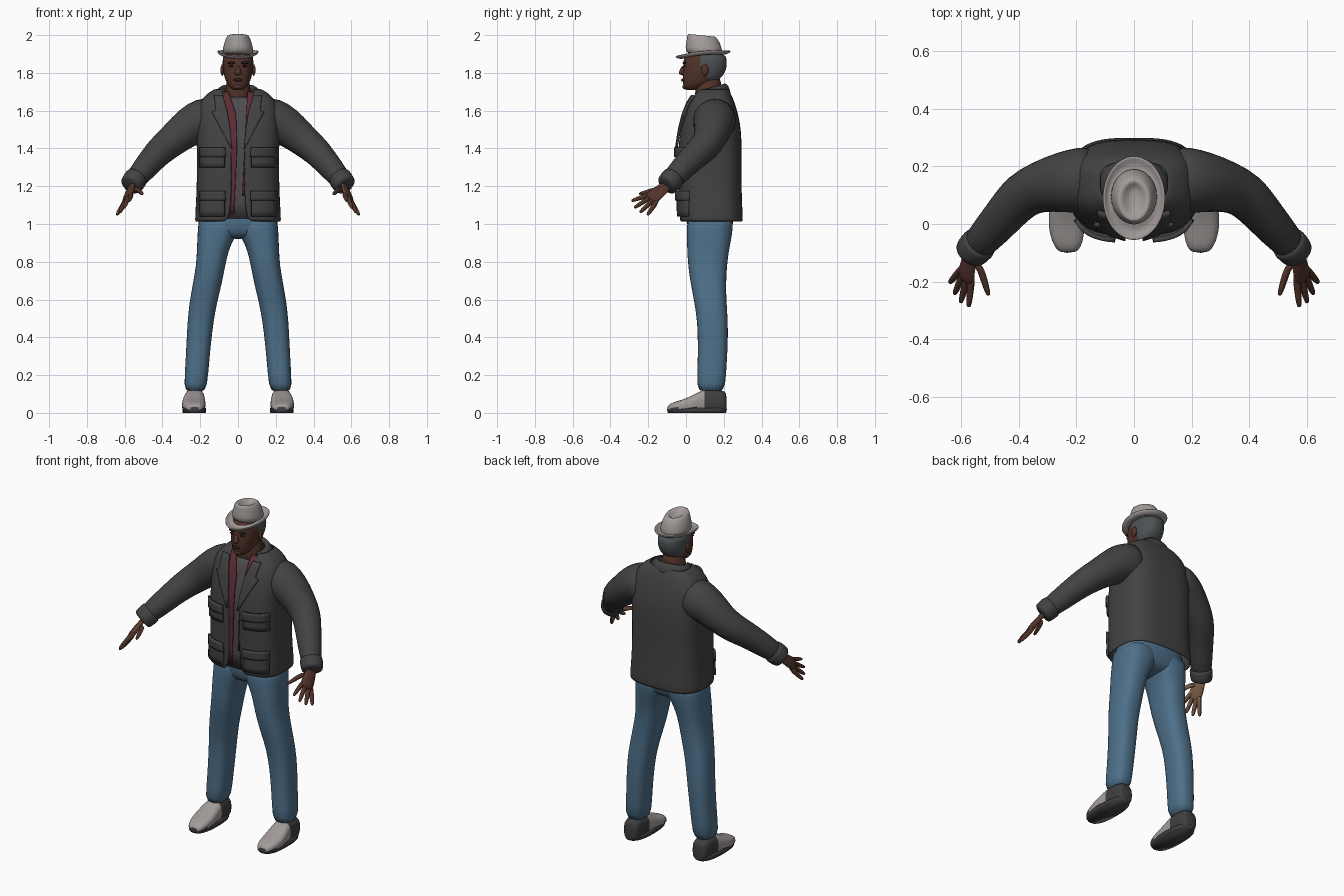
import bpy, bmesh, math
from mathutils import Vector

if "Cube" in bpy.data.objects:
    bpy.data.objects.remove(bpy.data.objects["Cube"])


def material(name, *rgb):
    m = bpy.data.materials.new(name)
    m.use_nodes = True
    m.diffuse_color = (*rgb, 1)
    m.node_tree.nodes["Principled BSDF"].inputs["Base Color"].default_value = (*rgb, 1)
    return m


charcoal = material("charcoal cloth", .055, .055, .055)
denim = material("blue denim", .075, .16, .25)
skin = material("brown skin", .085, .033, .022)
palm_tone = material("light palm skin", .21, .12, .07)
felt = material("pale grey felt", .36, .33, .32)
hair = material("grey hair", .075, .085, .09)
red = material("dark red shirt", .11, .025, .035)
tee = material("grey undershirt", .075, .07, .075)
sole = material("dark sole", .05, .05, .05)
dark = material("dark features", .025, .012, .01)

X, Y, Z = Vector((1, 0, 0)), Vector((0, 1, 0)), Vector((0, 0, 1))


def ring(c, u, v, ru, rv, n=24, p=1.0, start=0.0, end=math.tau):
    """Superellipse of n points around c; smaller p is boxier."""
    full = end - start > 6.28
    pts = []
    for i in range(n):
        a = start + (end - start) * i / (n if full else n - 1)
        ca, sa = math.cos(a), math.sin(a)
        pts.append(Vector(c) + u * ru * math.copysign(abs(ca) ** p, ca)
                   + v * rv * math.copysign(abs(sa) ** p, sa))
    return pts


def box_ring(z, x0, x1, y0, y1, p=.8, **kw):
    return ring(((x0 + x1) / 2, (y0 + y1) / 2, z), X, Y, (x1 - x0) / 2, (y1 - y0) / 2, p=p, **kw)


def loft(name, rings, mats, closed=True, caps=True, rule=None, mirror=False, thick=0, smooth=1):
    bm = bmesh.new()
    rows = [[bm.verts.new(p) for p in r] for r in rings]
    n = len(rows[0])
    for a, b in zip(rows, rows[1:]):
        for i in range(n if closed else n - 1):
            j = (i + 1) % n
            bm.faces.new((a[i], a[j], b[j], b[i]))
    if closed and caps:
        bm.faces.new(rows[0][::-1])
        bm.faces.new(rows[-1])
    bmesh.ops.recalc_face_normals(bm, faces=bm.faces)
    for f in bm.faces:
        f.smooth = True
        if rule:
            f.material_index = int(rule(f.calc_center_median(), f.normal))
    mesh = bpy.data.meshes.new(name)
    bm.to_mesh(mesh)
    bm.free()
    ob = bpy.data.objects.new(name, mesh)
    bpy.context.collection.objects.link(ob)
    for m in mats:
        mesh.materials.append(m)
    if mirror:
        ob.modifiers.new("mirror", "MIRROR").use_mirror_merge = False
    if thick:
        s = ob.modifiers.new("thickness", "SOLIDIFY")
        s.thickness, s.offset = thick, 0
    if smooth:
        ob.modifiers.new("smooth", "SUBSURF").levels = smooth
        ob.modifiers["smooth"].render_levels = smooth
    return ob


def tube(name, path, mats, hint=Z, flat=1.0, n=16, **kw):
    """Tapered limb along (x, y, z, radius) points."""
    pts = [Vector(p[:3]) for p in path]
    rings = []
    for i, p in enumerate(pts):
        t = (pts[min(i + 1, len(pts) - 1)] - pts[max(i - 1, 0)]).normalized()
        u = (hint - t * hint.dot(t)).normalized()
        rings.append(ring(p, u, t.cross(u), path[i][3], path[i][3] * flat, n))
    return loft(name, rings, mats, mirror=True, **kw)


def blob(name, c, size, mat, mirror=False):
    rings = [ring((c[0], c[1], c[2] + size[2] * math.sin(a)), X, Y,
                  size[0] * math.cos(a), size[1] * math.cos(a), 12)
             for a in (-1.4, -.8, -.3, .3, .8, 1.4)]
    return loft(name, rings, [mat], mirror=mirror)


# Jacket body: height, half width, front, back, half opening
body = [(1.01, .225, -.03, .298, .05), (1.1, .218, -.034, .292, .035), (1.25, .212, -.036, .288, .03),
        (1.4, .214, -.04, .29, .033), (1.5, .215, -.025, .287, .045), (1.58, .212, -.005, .272, .058),
        (1.645, .2, .02, .252, .07), (1.685, .165, .045, .235, .08), (1.715, .115, .07, .215, .085)]
POWER = .65


def front_y(x, z):
    z = min(max(z, body[0][0]), body[-1][0])
    lo, hi = next(p for p in zip(body, body[1:]) if z <= p[1][0])
    k = (z - lo[0]) / (hi[0] - lo[0])
    w, f, b = [lo[i] + (hi[i] - lo[i]) * k for i in (1, 2, 3)]
    c = min(abs(x) / w, .99) ** (1 / POWER)
    return (f + b) / 2 - (b - f) / 2 * (1 - c * c) ** (POWER / 2)


def patch(name, rows, mat, lift, mirror=False, thick=.008):
    """Cloth panel following the chest; rows are (height, left x, right x)."""
    fine = []
    for a, b in zip(rows, rows[1:]):
        fine += [[a[i] + (b[i] - a[i]) * k / 4 for i in range(3)] for k in range(4)]
    fine.append(rows[-1])
    rings = []
    for z, l, r in fine:
        xs = [l + (r - l) * k / 6 for k in range(7)]
        rings.append([Vector((x, front_y(x, z) - lift, z)) for x in xs])
    return loft(name, rings, [mat], closed=False, mirror=mirror, thick=thick, smooth=0)


jacket = []
for z, w, f, b, gap in body:
    g = math.acos((gap / w) ** (1 / POWER))
    jacket.append(box_ring(z, -w, w, f, b, POWER, n=41, start=-g, end=math.pi + g))
loft("jacket_body", jacket, [charcoal], closed=False, thick=.01)

# Shirt layers in the jacket opening
patch("undershirt", [(1.03, -.075, .075), (1.4, -.07, .07), (1.6, -.085, .085), (1.67, -.09, .09)], tee, -.014)
patch("shirt_right_front", [(1.05, -.06, -.02), (1.4, -.05, -.005), (1.58, -.07, -.01), (1.7, -.1, -.05)], red, -.005)
patch("shirt_left_front", [(1.15, .022, .04), (1.4, .034, .045), (1.6, .045, .075), (1.7, .05, .1)], red, -.005)

# Lapels, pockets and flaps
patch("lapels", [(1.4, .03, .036), (1.55, .048, .115), (1.59, .055, .138), (1.6, .058, .118), (1.68, .08, .125)],
      charcoal, .012, True, .014)
for label, low, high in (("chest", 1.3, 1.4), ("lower", 1.04, 1.17)):
    patch(label + "_pockets", [(low, .07, .198), (high, .07, .198)], charcoal, .008, True, .02)
    patch(label + "_pocket_flaps", [(high - .045, .065, .202), (high + .005, .068, .2)], charcoal, .018, True, .016)

# Collar standing around the neck
collar = []
for rx, ry, z, tilt in ((.125, .1, 1.672, .015), (.105, .085, 1.715, .02), (.085, .07, 1.725, .02), (.075, .06, 1.7, .02)):
    collar.append(ring((0, .135, z), X, Y + Z * (tilt / ry), rx, ry, 25, start=-.75, end=math.pi + .75))
loft("collar", collar, [charcoal], closed=False, thick=.01)

# Sleeves and cuffs
tube("sleeves", [(.12, .155, 1.56, .115), (.19, .152, 1.553, .118), (.25, .145, 1.522, .108), (.33, .13, 1.457, .09),
                 (.39, .1, 1.408, .083), (.435, .05, 1.365, .075), (.49, -.015, 1.3, .067),
                 (.57, -.102, 1.206, .056)], [charcoal])
tube("cuffs", [(.53, -.06, 1.252, .062), (.54, -.07, 1.241, .066), (.565, -.097, 1.21, .062),
               (.573, -.107, 1.2, .058)], [charcoal])

# Hands: the spread axis runs from index to little finger
spread = Vector((.5, .65, -.57))
palm_side = Vector((-.85, .17, -.5))
tones = [skin, palm_tone]


def is_palm(c, normal):
    return normal.dot(palm_side) > .45


tube("palms", [(.56, -.09, 1.215, .03), (.573, -.13, 1.18, .037), (.583, -.17, 1.148, .044),
               (.59, -.198, 1.128, .04)], tones, spread, .42, rule=is_palm)
fingers = {"index": ((.566, -.195, 1.155), (.575, -.29, 1.122)),
           "middle": ((.583, -.195, 1.137), (.603, -.275, 1.085)),
           "ring": ((.598, -.183, 1.118), (.625, -.245, 1.06)),
           "little": ((.607, -.165, 1.103), (.642, -.205, 1.047)),
           "thumb": ((.535, -.15, 1.185), (.505, -.25, 1.158))}
for label, (root, tip) in fingers.items():
    a, b = Vector(root), Vector(tip)
    base = a.lerp(Vector((.57, -.13, 1.18)), .5)
    tube(label + "_fingers", [(*base, .013), (*a, .0145), (*a.lerp(b, .5), .0125), (*a.lerp(b, .88), .01),
                              (*b, .006)], tones, spread, n=10, rule=is_palm)

# Jeans: height, inner, outer, front, back
leg = [(1.06, -.01, .21, .005, .255), (.97, -.008, .213, .003, .248), (.92, .022, .216, .004, .24),
       (.86, .05, .218, .006, .228), (.78, .067, .222, .01, .217), (.68, .086, .24, .025, .212),
       (.58, .112, .258, .045, .215), (.48, .13, .268, .06, .223), (.35, .145, .274, .063, .222),
       (.2, .158, .282, .06, .212), (.1, .168, .288, .055, .206)]
loft("jeans_legs", [box_ring(*s) for s in leg], [denim], mirror=True)
hips = [(.92, .12, .04, .2), (.955, .19, .012, .24), (1.0, .21, .003, .25), (1.12, .205, .0, .265)]
loft("jeans_hips", [box_ring(z, -w, w, f, b) for z, w, f, b in hips], [denim])

# Shoes: lengthwise position, centre, half width, top
shoe = [(-.1, .23, .025, .032), (-.085, .23, .045, .05), (-.04, .233, .06, .064), (.01, .235, .064, .08),
        (.06, .233, .06, .108), (.1, .23, .054, .125), (.12, .23, .053, .127), (.17, .23, .052, .125), (.205, .23, .045, .115),
        (.215, .23, .035, .1)]
loft("shoes", [ring((x, y, t / 2), X, Z, w, t / 2, 24, .7) for y, x, w, t in shoe], [felt, sole], mirror=True,
     rule=lambda c, n: c.y > .1 or c.z < .024)
welt = [(0, 1), (.018, 1.03), (.026, 1)]
loft("shoe_soles", [ring((.232, .058, z), X, Y, .061 * k, .154 * k, 24, .8) for z, k in welt], [sole],
     mirror=True, smooth=0)

# Neck and head
loft("neck", [box_ring(z, -w, w, f, b, 1) for z, w, f, b in
              ((1.62, .09, .04, .2), (1.7, .064, .05, .185), (1.8, .06, .05, .19))], [skin])
head = [(1.708, .022, .0, .05), (1.72, .042, -.012, .09), (1.745, .06, -.016, .14), (1.775, .071, -.018, .19),
        (1.805, .077, -.018, .208), (1.835, .081, -.015, .216), (1.865, .082, -.014, .217), (1.91, .078, -.002, .21)]
loft("head", [box_ring(z, -w, w, f, b, .88, n=32) for z, w, f, b in head], [skin, hair],
     rule=lambda c, n: c.y > .11 and c.z > 1.755 or c.y > .075 and c.z > 1.835)

# Face details
loft("nose", [ring((0, y, z), X, Y, w, d, 12) for z, y, w, d in
              ((1.788, -.016, .012, .012), (1.795, -.02, .021, .02), (1.806, -.02, .016, .018),
               (1.84, -.012, .009, .012))], [skin])
blob("lips", (0, -.016, 1.762), (.026, .011, .009), dark)
blob("chin", (0, -.004, 1.727), (.028, .016, .015), skin)
blob("brows", (.034, -.008, 1.853), (.024, .011, .007), dark, True)
blob("eyes", (.034, -.008, 1.836), (.014, .009, .006), dark, True)
blob("ears", (.083, .1, 1.815), (.011, .021, .032), skin, True)

# Hat with a creased crown and a curled brim
crown = [(1.885, .086, .102, .095), (1.93, .081, .098, .095), (1.97, .07, .088, .092), (2.0, .057, .076, .083),
         (2.0, .044, .062, .083), (1.98, .024, .042, .088), (1.975, .008, .02, .09)]
loft("hat_crown", [ring((0, y, z), X, Y - Z * .1, rx, ry) for z, rx, ry, y in crown], [felt])
brim = []
for rx, ry, rise in ((.07, .085, .01), (.088, .105, .0), (.1, .13, .004), (.108, .147, .014)):
    edge = ring((0, .09, 1.888 + rise), X, Y + Z * .1, rx, ry, 32)
    for p in edge:
        p.z += .012 * (p.x / .1) ** 2
    brim.append(edge)
loft("hat_brim", brim, [felt], caps=False, thick=.01)
